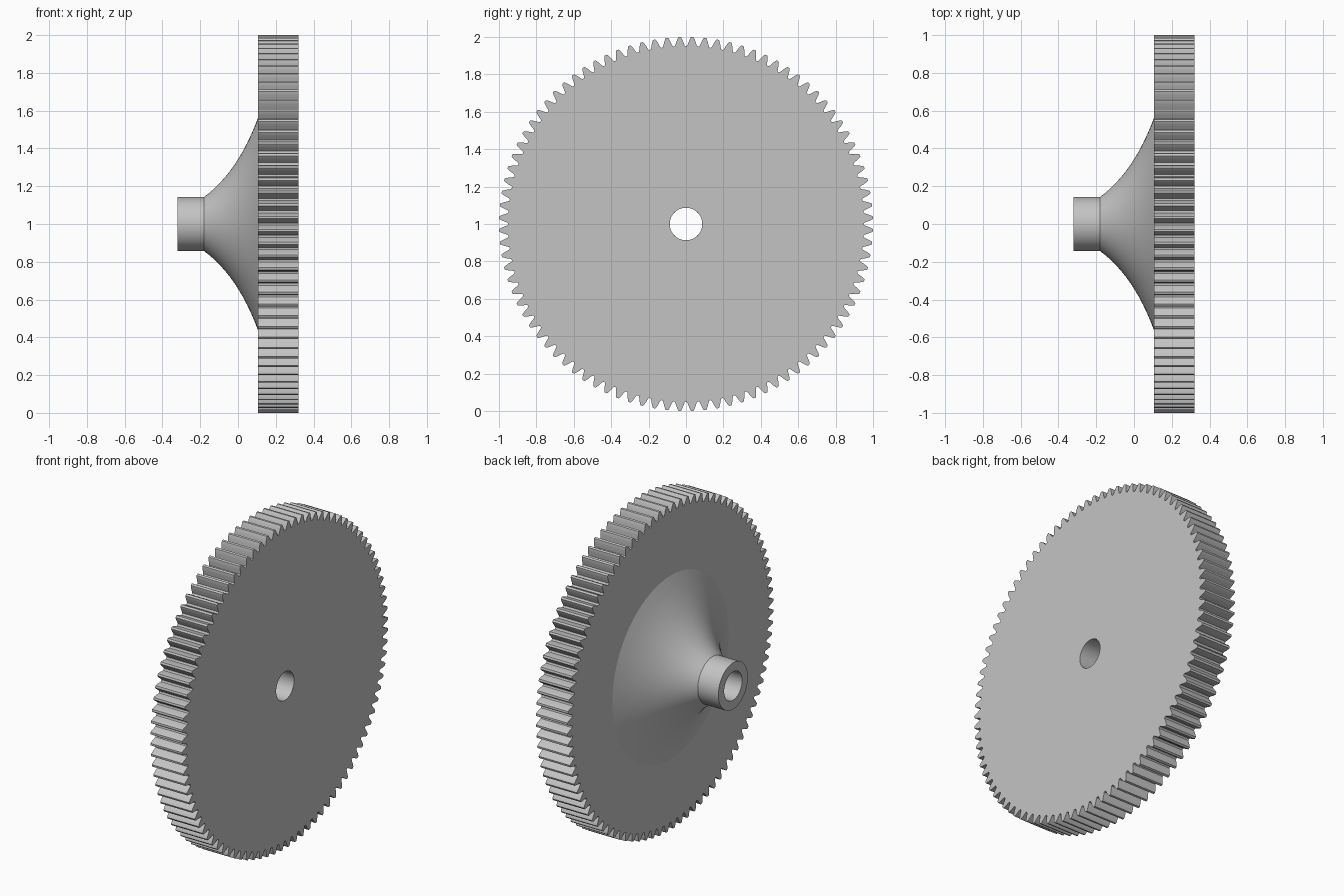
import bpy
import bmesh
import math

old = bpy.data.objects.get("Cube")
if old:
    bpy.data.objects.remove(old, do_unlink=True)

steel = bpy.data.materials.new("plain_grey")
steel.use_nodes = True
GREY = (0.55, 0.55, 0.55, 1)
steel.diffuse_color = GREY
steel.node_tree.nodes["Principled BSDF"].inputs["Base Color"].default_value = GREY

TEETH = 92
BORE, HUB = 0.087, 0.143
END, SHOULDER, BACK, FACE = -0.32, -0.18, 0.106, 0.32


def circle(x, r, n):
    return [(x, r * math.cos(2 * math.pi * i / n), 1 + r * math.sin(2 * math.pi * i / n))
            for i in range(n)]


# Half of one tooth: (fraction of pitch from tooth centre, radius)
HALF = [(-0.5, 0.951), (-0.40, 0.953), (-0.34, 0.963),
        (-0.25, 0.979), (-0.15, 0.994), (-0.09, 1.0)]
TOOTH = HALF + [(-f, r) for f, r in reversed(HALF[1:])]


def toothed(x):
    ring = []
    for k in range(TEETH):
        for f, r in TOOTH:
            a = 2 * math.pi * (k + 0.5 + f) / TEETH
            ring.append((x, r * math.cos(a), 1 + r * math.sin(a)))
    return ring


def loft(name, rings, angle):
    """Join successive rings with equal vertex counts into one skin."""
    bm = bmesh.new()
    loops = [[bm.verts.new(p) for p in ring] for ring in rings]
    for a, b in zip(loops, loops[1:]):
        n = len(a)
        for i in range(n):
            j = (i + 1) % n
            bm.faces.new((a[i], b[i], b[j], a[j]))
    mesh = bpy.data.meshes.new(name)
    bm.to_mesh(mesh)
    bm.free()
    mesh.materials.append(steel)
    ob = bpy.data.objects.new(name, mesh)
    bpy.context.collection.objects.link(ob)
    bpy.ops.object.select_all(action='DESELECT')
    ob.select_set(True)
    bpy.context.view_layer.objects.active = ob
    bpy.ops.object.shade_smooth_by_angle(angle=math.radians(angle))
    return ob


# Toothed wheel: back face, tooth flanks, outer face
count = TEETH * len(TOOTH)
loft("gear_wheel", [circle(BACK, 0.555, count), toothed(BACK),
                    toothed(FACE), circle(FACE, BORE, count)], 20)

# Flared hub: concave cone, collar, end face and through bore
start, ctrl, stop = (BACK, 0.563), (0.0, 0.275), (SHOULDER, HUB)
STEPS = 12
profile = []
for i in range(STEPS + 1):
    t = i / STEPS
    profile.append(tuple((1 - t) ** 2 * p + 2 * t * (1 - t) * q + t * t * s
                         for p, q, s in zip(start, ctrl, stop)))
profile += [(END, HUB), (END, BORE), (FACE, BORE)]
hub = loft("flared_hub", [circle(x, r, 96) for x, r in reversed(profile)], 30)

# Make both skins face outward
for ob, flip in ((bpy.data.objects["gear_wheel"], False), (hub, False)):
    bm = bmesh.new()
    bm.from_mesh(ob.data)
    bm.faces.ensure_lookup_table()
    # the outermost-radius face must point away from the axis
    f = max(bm.faces, key=lambda g: math.hypot(g.calc_center_median().y,
                                               g.calc_center_median().z - 1))
    c = f.calc_center_median()
    f.normal_update()
    if f.normal.y * c.y + f.normal.z * (c.z - 1) < 0:
        bmesh.ops.reverse_faces(bm, faces=bm.faces[:])
    bm.to_mesh(ob.data)
    bm.free()
